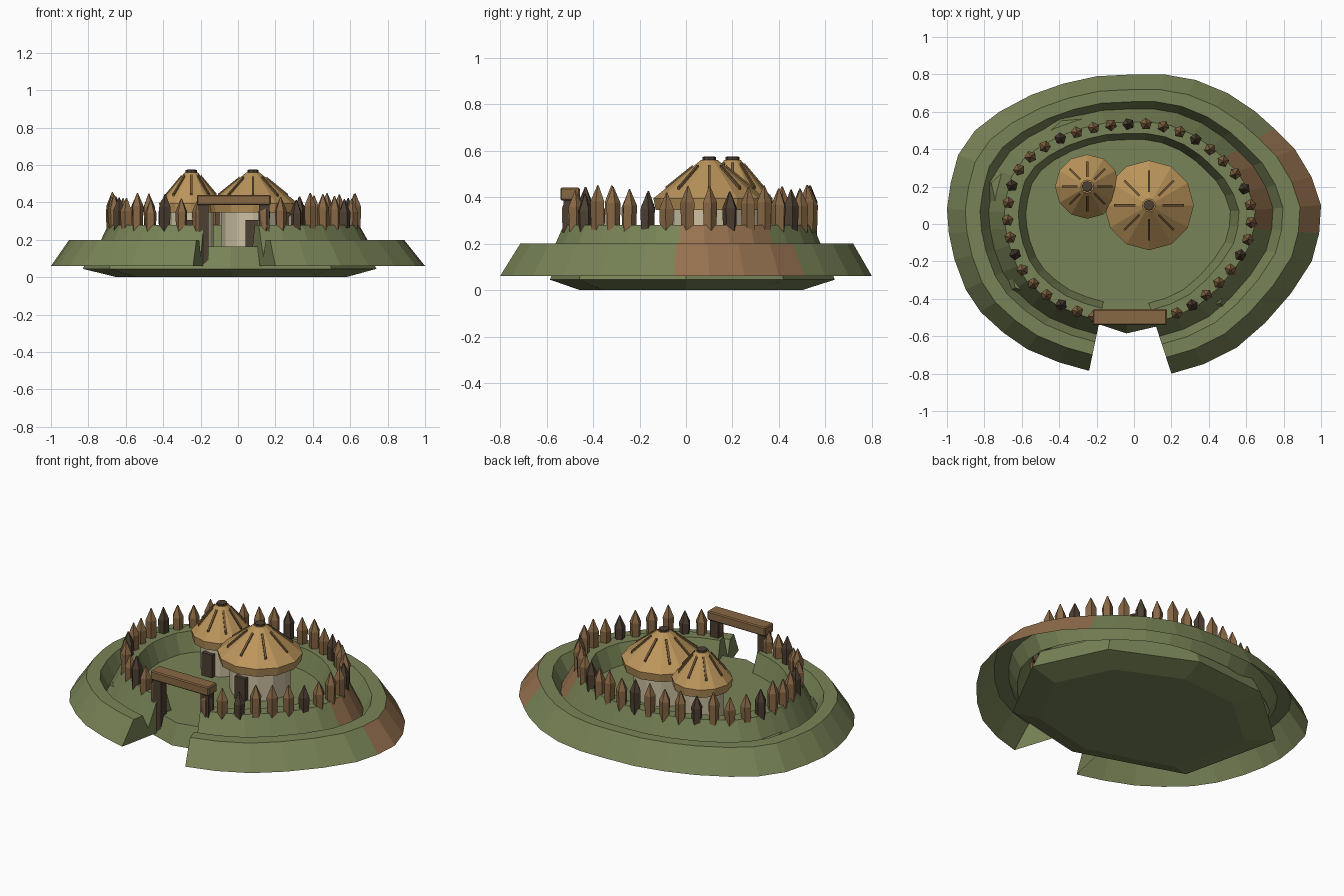
import bpy, bmesh, math, random
from mathutils import Vector

random.seed(4)
cube = bpy.data.objects.get("Cube")
if cube:
    bpy.data.objects.remove(cube, do_unlink=True)


def material(name, r, g, b):
    m = bpy.data.materials.new(name)
    m.use_nodes = True
    m.diffuse_color = (r, g, b, 1)
    bsdf = next(n for n in m.node_tree.nodes if n.type == 'BSDF_PRINCIPLED')
    bsdf.inputs["Base Color"].default_value = (r, g, b, 1)
    return m


GRASS = material("grass", .19, .23, .095)
EARTH = material("bare earth", .31, .17, .08)
WOOD = material("wood", .25, .14, .06)
DARK = material("dark wood", .075, .05, .032)
THATCH = material("thatch", .50, .30, .105)
RIB = material("thatch binding", .17, .10, .04)
DAUB = material("daub wall", .60, .53, .36)


def build(name, bm, *mats):
    mesh = bpy.data.meshes.new(name)
    bm.to_mesh(mesh)
    bm.free()
    for m in mats:
        mesh.materials.append(m)
    obj = bpy.data.objects.new(name, mesh)
    bpy.context.collection.objects.link(obj)
    return obj


def loft(bm, rings, closed=True):
    """Bridge rings listed from the outside/bottom to the inside/top."""
    rows = [[bm.verts.new(p) for p in ring] for ring in rings]
    n = len(rows[0])
    bands = []
    for a, b in zip(rows, rows[1:]):
        bands.append([bm.faces.new((a[i], a[(i + 1) % n], b[(i + 1) % n], b[i]))
                      for i in range(n if closed else n - 1)])
    return rows, bands


def lathe(name, profile, sides, x, y, mat, turn=0.0):
    bm = bmesh.new()
    rings = []
    for r, z in profile:
        rings.append([(x + r * math.cos(turn + math.tau * i / sides),
                       y + r * math.sin(turn + math.tau * i / sides), z)
                      for i in range(sides)])
    rows, _ = loft(bm, rings)
    bm.faces.new(rows[0][::-1])
    bm.faces.new(rows[-1])
    return build(name, bm, mat)


def box(name, x, y, z, sx, sy, sz, mat, bevel=0.0):
    bm = bmesh.new()
    bmesh.ops.create_cube(bm, size=1)
    for v in bm.verts:
        v.co = (x + v.co.x * sx, y + v.co.y * sy, z + v.co.z * sz)
    if bevel:
        bmesh.ops.bevel(bm, geom=bm.edges[:], offset=bevel, segments=1, affect='EDGES')
    return build(name, bm, mat)


# Outline of the earthwork, anticlockwise from one side of the gate to the other
OUTLINE = [(.2, -.8), (.37, -.75), (.55, -.66), (.7, -.53), (.84, -.37), (.95, -.2),
           (.99, -.05), (1, .1), (.95, .25), (.86, .4), (.75, .51), (.65, .6),
           (.5, .7), (.33, .77), (.16, .8), (0, .8), (-.2, .79), (-.38, .75),
           (-.55, .69), (-.72, .6), (-.85, .5), (-.94, .37), (-.98, .22), (-1, .08),
           (-.99, -.05), (-.96, -.19), (-.9, -.35), (-.82, -.47), (-.7, -.58),
           (-.57, -.67), (-.4, -.74), (-.24, -.785)]


def ring(scale, z):
    k = 1 - scale
    return [Vector((x * scale - .07 * k, y * scale + .03 * k, z)) for x, y in OUTLINE]


# Outer bank, ditch and inner bank swept round the outline, open at the gate
bm = bmesh.new()
SECTION = [(1, .06), (.895, .2), (.81, .2), (.76, .11), (.67, .28), (.59, .28), (.545, .16)]
rows, bands = loft(bm, [ring(s, z) for s, z in SECTION], closed=False)
for band in (bands[0], bands[3]):
    for f in band:
        c = f.calc_center_median()
        if c.x > 0 and 0 < math.atan2(c.y, c.x) < math.radians(33):
            f.material_index = 1
for end in (0, -1):
    foot = [bm.verts.new((rows[i][end].co.x, rows[i][end].co.y, .06)) for i in (3, 6)]
    top = [row[end] for row in rows]
    caps = [top[:4] + [foot[0]], top[3:] + [foot[1], foot[0]]]
    for cap in caps:
        bm.faces.new(cap if end == 0 else cap[::-1])
build("earth_banks", bm, GRASS, EARTH)

# Faceted ground slab under the banks
PLAN = [(-.04, -.585), (.5, -.46), (.74, 0), (.54, .42), (.06, .64), (-.42, .6),
        (-.83, .24), (-.69, -.37)]
bm = bmesh.new()
slab, _ = loft(bm, [[(x * s, y * s, z) for x, y in PLAN]
                    for s, z in ((.78, 0), (1, .045), (.92, .165))])
bm.faces.new(slab[0][::-1])
bm.faces.new(slab[-1])
build("ground_slab", bm, GRASS)

# Palisade stakes spaced evenly along the inner bank
path = ring(.655, 0)
lengths = [(b - a).length for a, b in zip(path, path[1:])]
COUNT = 37
for i in range(COUNT):
    d = sum(lengths) * (i + .35) / (COUNT - .3)
    seg = 0
    while seg < len(lengths) - 1 and d > lengths[seg]:
        d -= lengths[seg]
        seg += 1
    p = path[seg].lerp(path[seg + 1], d / lengths[seg])
    top = random.uniform(.41, .455)
    lathe("palisade_stake", [(.023, .21), (.029, .24), (.033, top - .07), (.003, top)],
          5, p.x, p.y, DARK if i % 4 == 2 else WOOD, random.uniform(0, 1.2))

# Gate
for x, foot in ((-.185, .07), (.14, .13)):
    box("gate_post", x, -.5, (foot + .39) / 2, .055, .055, .39 - foot, DARK)
box("gate_lintel", -.022, -.498, .413, .395, .085, .055, WOOD, .006)


# Round huts with conical thatched roofs
def hut(x, y, radius, wall):
    lathe("hut_wall", [(wall, .16), (wall, .37)], 12, x, y, DAUB)
    lathe("hut_roof", [(wall * .9, .36), (radius * .96, .345), (radius, .395), (.035, .56)],
          12, x, y, THATCH)
    lathe("roof_cap", [(.03, .55), (.03, .572), (.022, .575)], 8, x, y, DARK)
    box("hut_door", x - .005, y - wall, .235, .07, .04, .14, DARK)
    # Bindings lying on the slope of the thatch
    drop = .165 / (radius - .035)
    for i in range(8):
        a = math.tau * i / 8
        out = Vector((math.cos(a), math.sin(a), 0))
        side = Vector((-out.y, out.x, 0)) * .006
        bm = bmesh.new()
        ends = []
        for r in (radius * .3, radius * .78):
            c = Vector((x, y, .56 - (r - .035) * drop)) + out * r
            ends.append([c + side * s + Vector((0, 0, h))
                         for s, h in ((-1, -.015), (1, -.015), (1, .008), (-1, .008))])
        sides, _ = loft(bm, ends)
        bm.faces.new(sides[0][::-1])
        bm.faces.new(sides[1])
        bmesh.ops.recalc_face_normals(bm, faces=bm.faces[:])
        build("roof_binding", bm, RIB)


hut(.08, .1, .24, .17)
hut(-.25, .2, .172, .12)
